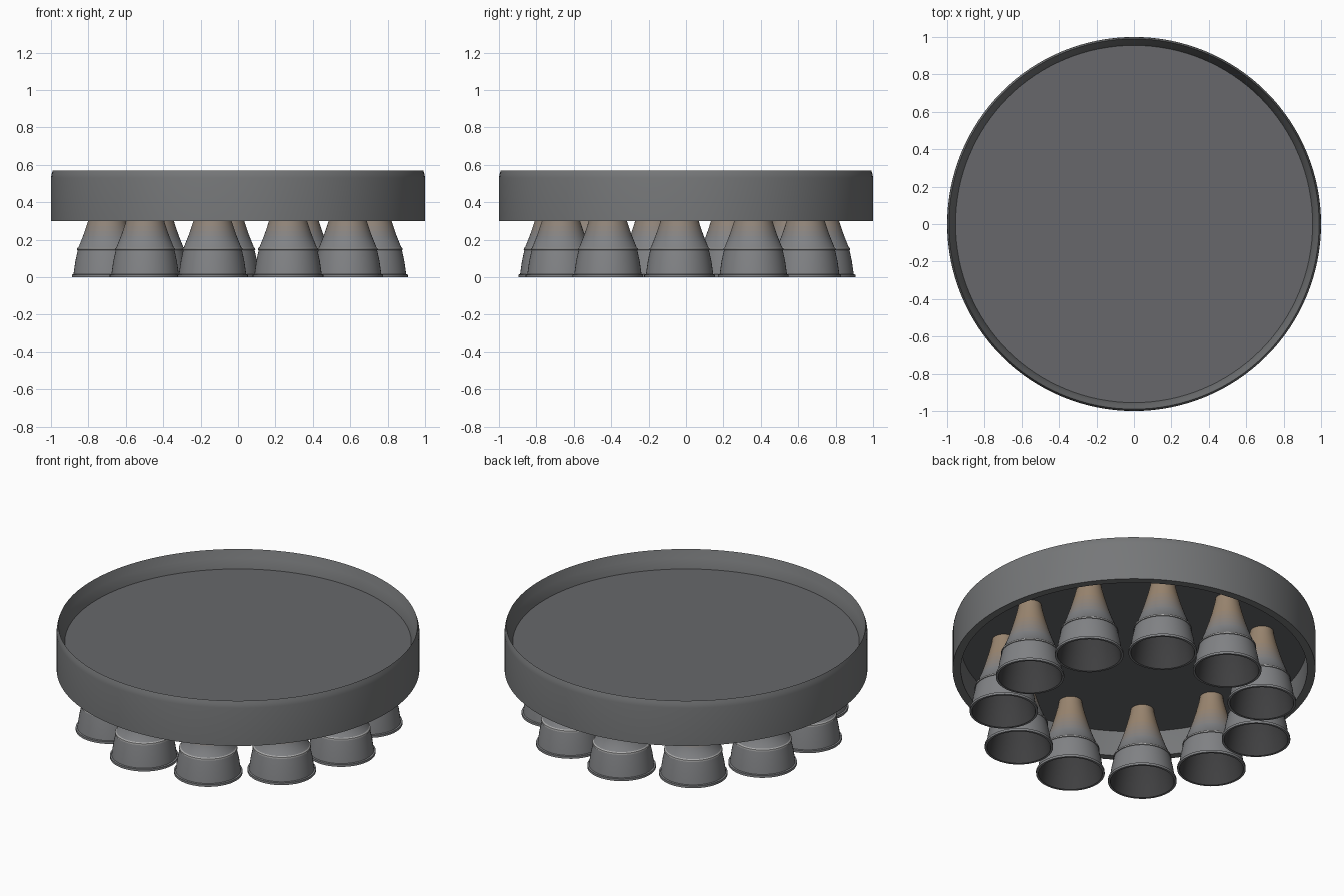
import bpy, bmesh
from math import sin, cos, pi, radians

if "Cube" in bpy.data.objects:
    bpy.data.objects.remove(bpy.data.objects["Cube"])


def material(name, rgb):
    m = bpy.data.materials.new(name)
    m.diffuse_color = (*rgb, 1)
    m.use_nodes = True
    m.node_tree.nodes["Principled BSDF"].inputs["Base Color"].default_value = m.diffuse_color
    return m


def lathe(name, profile, segs, closed=False, loc=(0, 0, 0), mats=(), slots=None):
    """Revolve (radius, z) points about z; slots gives the material of each span."""
    bm = bmesh.new()
    rings = []
    for r, z in profile:
        if r == 0:
            rings.append([bm.verts.new((0, 0, z))] * segs)
        else:
            rings.append([bm.verts.new((r * cos(2 * pi * i / segs), r * sin(2 * pi * i / segs), z))
                          for i in range(segs)])
    n = len(rings)
    for k in range(n if closed else n - 1):
        a, b = rings[k], rings[(k + 1) % n]
        for i in range(segs):
            j = (i + 1) % segs
            quad = list(dict.fromkeys((a[i], a[j], b[j], b[i])))
            f = bm.faces.new(quad)
            f.material_index = slots[k] if slots else 0
    bmesh.ops.recalc_face_normals(bm, faces=bm.faces[:])
    me = bpy.data.meshes.new(name)
    bm.to_mesh(me)
    bm.free()
    for m in mats:
        me.materials.append(m)
    ob = bpy.data.objects.new(name, me)
    ob.location = loc
    bpy.context.collection.objects.link(ob)
    bpy.ops.object.select_all(action='DESELECT')
    ob.select_set(True)
    bpy.context.view_layer.objects.active = ob
    bpy.ops.object.shade_smooth_by_angle(angle=radians(35))
    return ob


plate_mat = material("plate_grey", (0.135, 0.137, 0.145))
ring_mat = material("ring_grey", (0.18, 0.185, 0.19))
light_mat = material("band_light_grey", (0.42, 0.42, 0.42))
inside_mat = material("nozzle_inside", (0.05, 0.05, 0.052))
# Heat tint fading from plain grey (first) to tan (last)
GREY, TAN, STEPS = (0.22, 0.225, 0.235), (0.32, 0.235, 0.16), 6
tints = [material(f"nozzle_tint_{i}", [g + (t - g) * i / (STEPS - 1) for g, t in zip(GREY, TAN)])
         for i in range(STEPS)]

# Outer ring: straight skirt, thin flared upper lip
lathe("outer_ring", [(0.955, 0.30), (1.0, 0.30), (1.0, 0.53), (0.997, 0.55), (0.99, 0.57),
                     (0.975, 0.52), (0.955, 0.465)], 128, closed=True, mats=[ring_mat])

# Mounting plate closing the ring
lathe("mounting_plate", [(0, 0.465), (0.957, 0.465), (0.957, 0.455), (0, 0.455)], 128,
      mats=[plate_mat])

# Engine bell: neck and tinted upper cone
bell = [(0.063, 0.461), (0.067, 0.435), (0.071, 0.415), (0.086, 0.355), (0.094, 0.328),
        (0.102, 0.30), (0.111, 0.272), (0.120, 0.245), (0.129, 0.220)]
slots = [5, 5, 5, 5, 4, 3, 2, 1]
# Raised light band, lower skirt and mouth lip
bell += [(0.153, 0.160), (0.160, 0.155), (0.161, 0.146), (0.157, 0.145), (0.170, 0.085),
         (0.180, 0.016), (0.189, 0.014), (0.189, 0.0), (0.176, 0.0)]
slots += [0, 6, 6, 0, 0, 0, 0, 0, 0]
# Hollow inside
bell += [(0.166, 0.07), (0.150, 0.14), (0.110, 0.25), (0.075, 0.36), (0.055, 0.43), (0, 0.435)]
slots += [7] * 6

# Eleven bells in a circle
COUNT, RADIUS, START = 11, 0.72, radians(-10.91)
for n in range(COUNT):
    a = START + n * 2 * pi / COUNT
    lathe(f"nozzle_{n + 1}", bell, 48, loc=(RADIUS * sin(a), -RADIUS * cos(a), 0),
          mats=tints + [light_mat, inside_mat], slots=slots)
